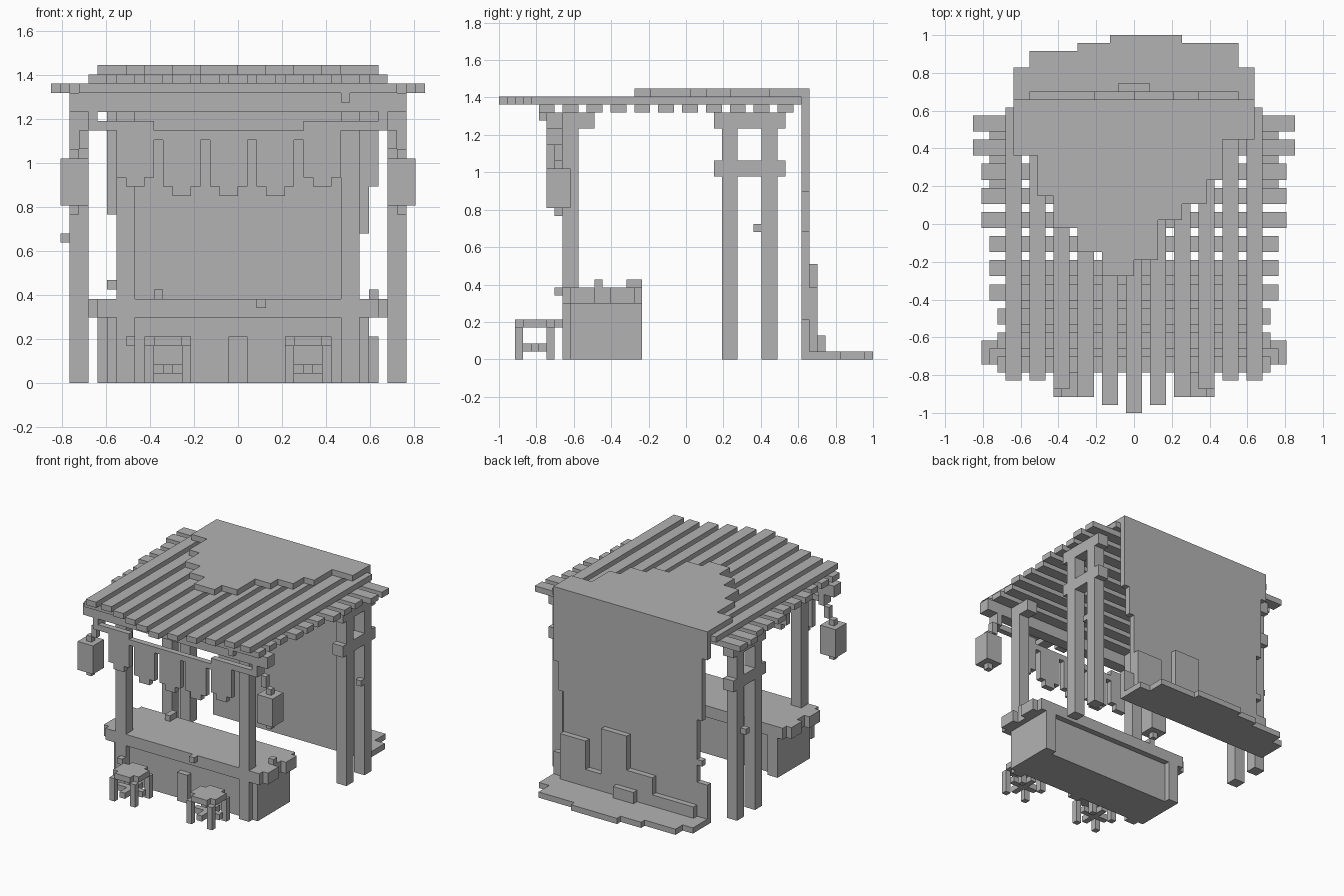
import bpy
import bmesh

UNIT = 2 / 47          # size of one block
HALF_DEPTH = 23.5      # depth is counted from the front edge

default = bpy.data.objects.get("Cube")
if default:
    bpy.data.objects.remove(default, do_unlink=True)

grey = bpy.data.materials.new("plain grey")
grey.use_nodes = True
colour = (0.45, 0.45, 0.45, 1)
grey.diffuse_color = colour
grey.node_tree.nodes["Principled BSDF"].inputs["Base Color"].default_value = colour


def add_box(bm, x0, x1, y0, y1, z0, z1):
    """Add one box given in block units."""
    corners = bmesh.ops.create_cube(bm, size=1)["verts"]
    for v in corners:
        x = x1 if v.co.x > 0 else x0
        y = y1 if v.co.y > 0 else y0
        z = z1 if v.co.z > 0 else z0
        v.co = (x * UNIT, (y - HALF_DEPTH) * UNIT, z * UNIT)


def part(name, boxes):
    """Make one object out of several boxes."""
    bm = bmesh.new()
    for box in boxes:
        add_box(bm, *box)
    mesh = bpy.data.meshes.new(name)
    bm.to_mesh(mesh)
    bm.free()
    mesh.materials.append(grey)
    obj = bpy.data.objects.new(name, mesh)
    bpy.context.collection.objects.link(obj)
    return obj


def both_sides(boxes):
    """Repeat boxes mirrored across the centre line."""
    return boxes + [(-b, -a, *rest) for a, b, *rest in boxes]


# Roof slats running front to back, longest in the middle
slat_fronts = [0, 1, 2, 3, 4, 4]
slats = [(3 * i - 1, 3 * i + 1, front, 38, 32, 33) for i, front in enumerate(slat_fronts)]
part("roof_slats", slats[:1] + both_sides(slats[1:]))

# Joists across, widening towards the back
joist_reach = [17, 17, 17, 18, 18, 18, 19, 19, 19, 20, 20]
part("roof_joists", [(-reach, reach, 5 + 3 * i, 7 + 3 * i, 31, 32)
                     for i, reach in enumerate(joist_reach)])

# Ragged cover on the roof: left edge, right edge, front edge
cover_strips = [(-15, -12, 32), (-12, -10, 27), (-10, -7, 23), (-7, -4, 20),
                (-4, 0, 17), (0, 3, 19), (3, 6, 24), (6, 9, 26), (9, 11, 29), (11, 15, 34)]
part("roof_cover", [(a, b, front, 39, 33, 34) for a, b, front in cover_strips])

# Back wall with worn edges: left edge, right edge, bottom, top
wall_bands = [(-15, 15, 0, 5), (-15, 13, 5, 7), (-13, 13, 7, 10), (-14, 13, 10, 11),
              (-13, 13, 11, 16), (-13, 14, 16, 18), (-14, 14, 18, 21),
              (-14, 15, 21, 29), (-15, 15, 29, 33)]
part("back_wall", [(a, b, 38, 39, low, high) for a, b, low, high in wall_bands])

# Ground strip behind the wall and stacked shapes against it
ground_steps = [(-15, 15, 39, 43), (-13, 13, 43, 45), (-7, 13, 45, 46), (-3, 6, 46, 47)]
part("rear_ground", [(*step, 0, 1) for step in ground_steps])
heap_steps = [(-13, -5, 3), (-5, 0, 6), (0, 5, 12), (5, 8, 4), (8, 13, 9)]
heap = [(a, b, 39, 40, 1, top) for a, b, top in heap_steps]
part("rear_heap", heap + [(-2, 2, 40, 41, 1, 3)])

# Rear side frames: two posts, a top beam and a cross rail each side
part("rear_posts", both_sides([(16, 18, 28, 30, 0, 31), (16, 18, 33, 35, 0, 31)]))
part("rear_rails", both_sides([(16, 18, 27, 36, 29, 31), (16, 18, 27, 36, 23, 25)]))
part("rear_pegs", [(17, 18, 32, 33, 16, 17), (-19, -18, 33, 34, 15, 16)])

# Front posts, beam and brackets
part("front_posts", both_sides([(11, 13, 8, 10, 0, 31)]))
part("front_beam", [(-18, 18, 6, 8, 29, 31), (11, 12, 5, 6, 30, 31)])
part("front_brackets", both_sides([(11, 13, 8, 12, 29, 31)]))
part("front_peg", [(-12, -11, 7, 8, 4, 5)])

# Counter
part("counter_body", [(-14, 14, 9, 17, 0, 7), (-1, 1, 8, 9, 0, 5)])
part("counter_corner_posts", both_sides([(12, 14, 17, 18, 0, 7)]))
part("counter_top", [(-15, 15, 8, 18, 7, 9)] + both_sides([(15, 16, 9, 12, 7, 9),
                                                         (15, 16, 14, 17, 7, 9)]))
part("counter_items", [(2, 3, 7, 8, 8, 9), (-9, -8, 16, 18, 9, 10), (14, 15, 12, 13, 9, 10)])


# Stools with notched seats, four legs and crossed rails
def stool(name, left):
    right, front, back = left + 5, 2, 7
    seat = [(left, right, front + 1, back - 1, 4, 5), (left + 1, right - 1, front, back, 4, 5)]
    legs = [(x, x + 1, y, y + 1, 0, 4)
            for x in (left, right - 1) for y in (front, back - 1)]
    middle = left + 2
    rails = [(left, right, 4, 5, 1, 2), (middle, middle + 1, front, back, 1, 2)]
    part(name + "_seat", seat)
    part(name + "_legs", legs)
    part(name + "_rails", rails)


stool("right_stool", -10)
stool("left_stool", 5)

# Sagging rope and hanging banners
part("banner_rope", [(-16, -9, 6, 7, 27, 28), (-9, 7, 6, 7, 26, 27), (7, 16, 6, 7, 27, 28)])
banner_tops = [28, 27, 27, 27, 28]
for i, top in enumerate(banner_tops):
    left = 5 * i - 13
    part("banner", [(left, left + 4, 6, 7, top - 6, top),
                    (left + 1, left + 3, 6, 7, top - 7, top - 6)])

# Lanterns with tip, cap and hook
part("lantern_bodies", both_sides([(16, 19, 6, 9, 19, 24)]))
part("lantern_tips", both_sides([(17, 18, 7, 8, 18, 19), (17, 18, 7, 8, 24, 25)]))
part("lantern_hooks", both_sides([(16, 17, 7, 8, 25, 27), (15, 16, 6, 8, 27, 29)]))
